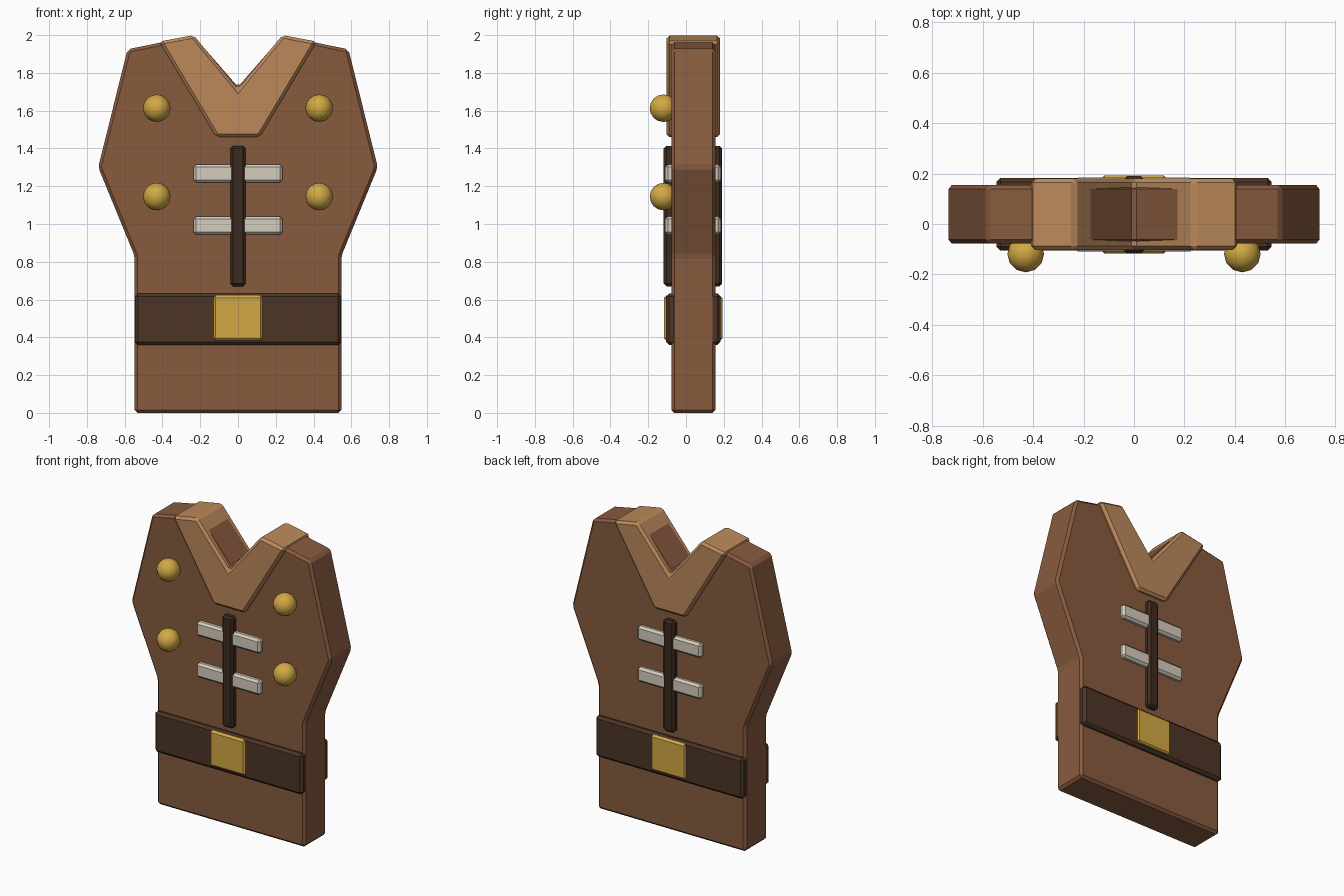
import bpy
import bmesh

cube = bpy.data.objects.get("Cube")
if cube:
    bpy.data.objects.remove(cube, do_unlink=True)


def material(name, hex_code):
    """Flat material from an sRGB hex code, stored as linear values."""
    srgb = [int(hex_code[i:i + 2], 16) / 255 for i in (0, 2, 4)]
    color = [c / 12.92 if c <= 0.04045 else ((c + 0.055) / 1.055) ** 2.4 for c in srgb] + [1]
    mat = bpy.data.materials.new(name)
    mat.use_nodes = True
    mat.diffuse_color = color
    mat.node_tree.nodes["Principled BSDF"].inputs["Base Color"].default_value = color
    return mat


leather = material("brown leather", "885B3F")
trim = material("tan leather", "BC895B")
strap = material("dark leather", "4C3525")
cord = material("darkest leather", "3D2B1F")
linen = material("pale linen", "D5CDBD")
brass = material("brass", "D2A944")


def slab(name, outline, y_front, y_back, mat, bevel):
    """Extrude an x-z outline from front to back, with chamfered edges."""
    bm = bmesh.new()
    face = bm.faces.new([bm.verts.new((x, y_front, z)) for x, z in outline])
    extruded = bmesh.ops.extrude_face_region(bm, geom=[face])["geom"]
    moved = [v for v in extruded if isinstance(v, bmesh.types.BMVert)]
    bmesh.ops.translate(bm, verts=moved, vec=(0, y_back - y_front, 0))
    bmesh.ops.recalc_face_normals(bm, faces=bm.faces)
    mesh = bpy.data.meshes.new(name)
    bm.to_mesh(mesh)
    bm.free()
    mesh.materials.append(mat)
    obj = bpy.data.objects.new(name, mesh)
    bpy.context.collection.objects.link(obj)
    mod = obj.modifiers.new("chamfer", "BEVEL")
    mod.width = bevel
    mod.segments = 1
    mod.limit_method = "ANGLE"
    mod.angle_limit = 0.15
    return obj


def mirrored(half):
    """Complete a right-hand outline; points on the centre line stay single."""
    return half + [(-x, z) for x, z in reversed(half) if x > 0]


def box(name, half_width, z_low, z_high, y_front, y_back, mat, bevel):
    outline = mirrored([(half_width, z_low), (half_width, z_high)])
    return slab(name, outline, y_front, y_back, mat, bevel)


# Vest body with flared shoulders and a V neck
slab("vest_body", mirrored([(0.547, 0), (0.547, 0.83), (0.74, 1.3), (0.585, 1.925),
                            (0.235, 1.996), (0, 1.726)]), -0.078, 0.155, leather, 0.016)

# Collar wrapped around the neckline
slab("collar", mirrored([(0.115, 1.46), (0.417, 1.966), (0.235, 2.0), (0, 1.715)]),
     -0.103, 0.18, trim, 0.016)

# Belt and buckle, showing on both faces of the vest
box("belt", 0.546, 0.36, 0.632, -0.106, 0.183, strap, 0.016)
box("buckle", 0.131, 0.382, 0.622, -0.117, 0.192, brass, 0.013)

# Chest lacing
for i, z in enumerate((0.992, 1.268)):
    box(f"lace_bar_{i + 1}", 0.236, z - 0.048, z + 0.048, -0.11, 0.184, linen, 0.014)
box("lace_cord", 0.041, 0.67, 1.414, -0.118, 0.191, cord, 0.014)

# Round studs on the front
for side, x in (("left", 0.43), ("right", -0.43)):
    for level, z in (("upper", 1.613), ("lower", 1.145)):
        bpy.ops.mesh.primitive_uv_sphere_add(segments=12, ring_count=8, radius=0.073,
                                             location=(x, -0.119, z))
        stud = bpy.context.object
        stud.name = f"{level}_{side}_stud"
        stud.data.materials.append(brass)
        bpy.ops.object.shade_smooth()
